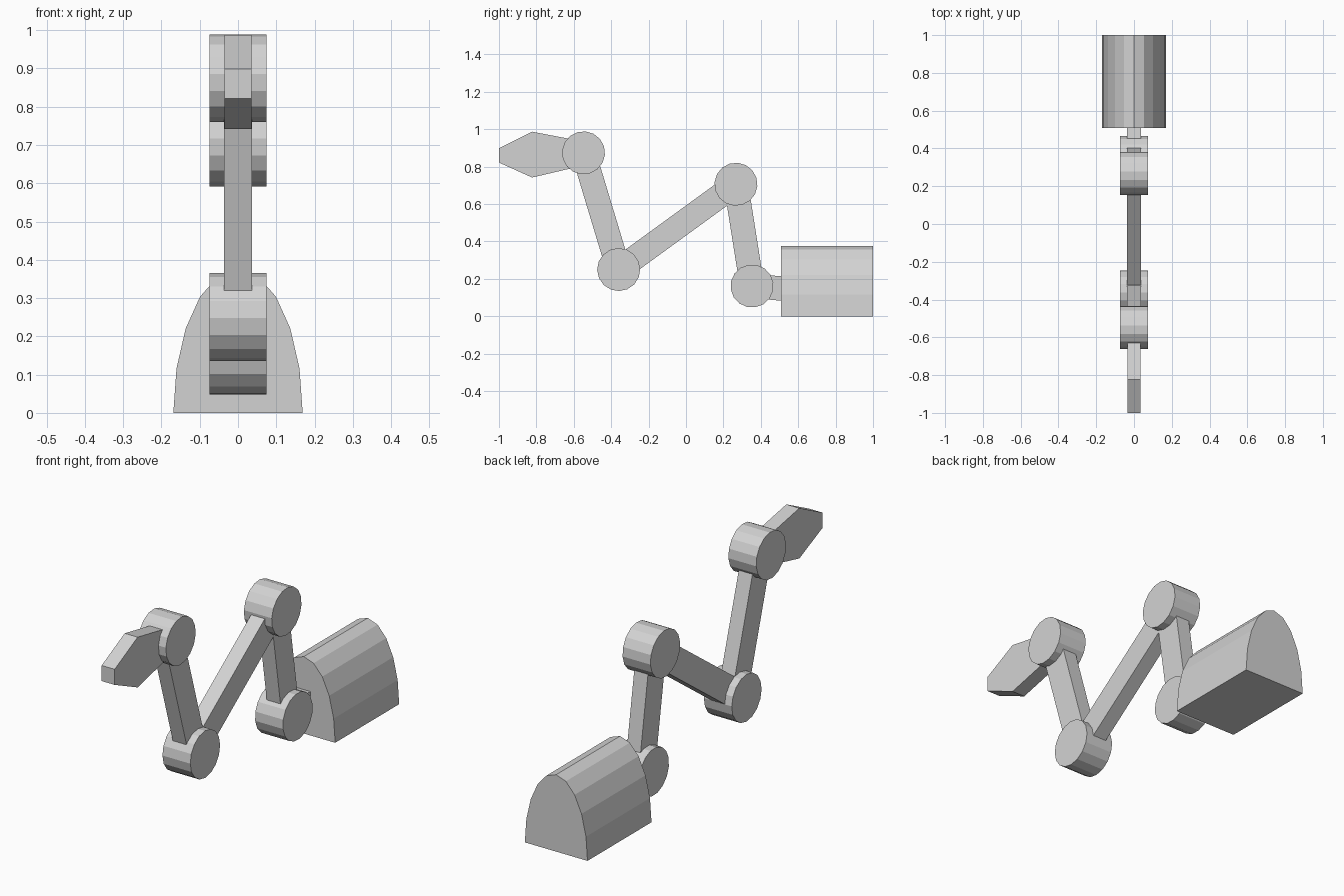
import bpy
import bmesh
from math import cos, sin, pi, radians
from mathutils import Vector

cube = bpy.data.objects.get("Cube")
if cube:
    bpy.data.objects.remove(cube, do_unlink=True)

GREY = (0.65, 0.65, 0.65, 1.0)
grey = bpy.data.materials.new("light grey")
grey.use_nodes = True
grey.diffuse_color = GREY
grey.node_tree.nodes["Principled BSDF"].inputs["Base Color"].default_value = GREY


def prism(name, outline, offset):
    """Extrude a closed outline of 3D points along an offset vector."""
    bm = bmesh.new()
    face = bm.faces.new([bm.verts.new(p) for p in outline])
    result = bmesh.ops.extrude_face_region(bm, geom=[face], use_keep_orig=True)
    moved = [g for g in result["geom"] if isinstance(g, bmesh.types.BMVert)]
    bmesh.ops.translate(bm, verts=moved, vec=offset)
    bmesh.ops.recalc_face_normals(bm, faces=bm.faces)
    mesh = bpy.data.meshes.new(name)
    bm.to_mesh(mesh)
    bm.free()
    mesh.materials.append(grey)
    obj = bpy.data.objects.new(name, mesh)
    bpy.context.collection.objects.link(obj)
    return obj


def side_plate(name, profile, half_width):
    """Solid from a (y, z) profile, centred across the width."""
    return prism(name, [(-half_width, y, z) for y, z in profile],
                 (2 * half_width, 0, 0))


def joint(name, centre, turn):
    """Sixteen-sided drum lying across the arm."""
    angles = [radians(turn) + 2 * pi * i / 16 for i in range(16)]
    side_plate(name, [centre + 0.115 * Vector((cos(a), sin(a))) for a in angles], 0.075)


def link(name, start, end):
    """Straight rectangular bar between two points."""
    along = (end - start).normalized()
    across = Vector((-along.y, along.x)) * 0.065
    side_plate(name, [start + across, end + across, end - across, start - across], 0.037)


# Joint positions in the (y, z) plane
shoulder = Vector((0.353, 0.162))
elbow = Vector((0.267, 0.706))
forearm = Vector((-0.36, 0.25))
wrist = Vector((-0.548, 0.874))

# Arched base block
arch = [(0.169 * cos(pi * i / 10), 0.507, 0.375 * sin(pi * i / 10)) for i in range(11)]
prism("base", arch, (0, 0.493, 0))

# Bars of the arm
link("base_link", Vector((0.53, 0.147)), shoulder)
link("lower_link", shoulder, elbow)
link("middle_link", elbow, forearm)
link("upper_link", forearm, wrist)

# Drums at the joints
joint("shoulder_joint", shoulder, 9)
joint("elbow_joint", elbow, 17)
joint("forearm_joint", forearm, 1)
joint("wrist_joint", wrist, 17)

# Tapered head
side_plate("head", [(-0.55, 0.935), (-0.823, 0.987), (-1.0, 0.898),
                    (-1.0, 0.822), (-0.823, 0.742), (-0.55, 0.806)], 0.035)
